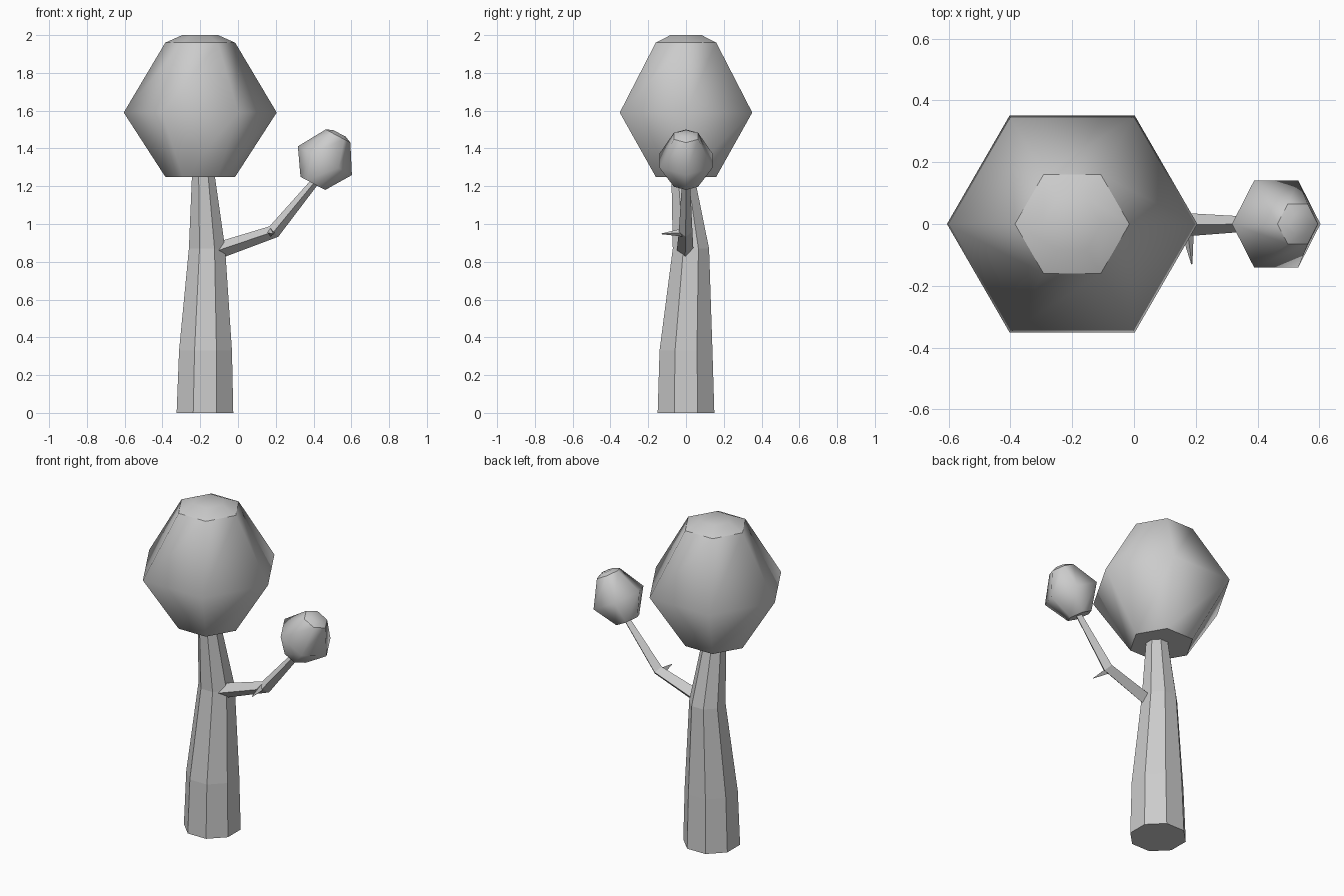
import bpy, bmesh, math
from mathutils import Vector, Matrix

if "Cube" in bpy.data.objects:
    bpy.data.objects.remove(bpy.data.objects["Cube"])


def loft(name, rings, sides, phase=0.0, smooth=False, sharp_rings=()):
    """Skin n-sided rings given as (centre, radius, tilt towards +x in degrees)."""
    bm = bmesh.new()
    loops = []
    for centre, r, tilt in rings:
        rot = Matrix.Rotation(math.radians(tilt), 3, 'Y')
        loop = []
        for i in range(sides):
            a = phase + math.tau * i / sides
            p = Vector((r * math.cos(a), r * math.sin(a), 0))
            loop.append(bm.verts.new(Vector(centre) + rot @ p))
        loops.append(loop)
    for lo, hi in zip(loops, loops[1:]):
        for i in range(sides):
            j = (i + 1) % sides
            bm.faces.new((lo[i], lo[j], hi[j], hi[i]))
    bm.faces.new(loops[0][::-1])
    bm.faces.new(loops[-1])
    for f in bm.faces:
        f.smooth = smooth
    for k in sharp_rings:
        for i in range(sides):
            bm.edges.get((loops[k][i], loops[k][(i + 1) % sides])).smooth = False
    bmesh.ops.recalc_face_normals(bm, faces=bm.faces)
    mesh = bpy.data.meshes.new(name)
    bm.to_mesh(mesh)
    bm.free()
    obj = bpy.data.objects.new(name, mesh)
    bpy.context.collection.objects.link(obj)
    return obj


def foliage(name, centre, size, tilt):
    """Six-sided faceted ball of leaves with a crisp base and cap."""
    axis = Matrix.Rotation(math.radians(tilt), 3, 'Y') @ Vector((0, 0, 1))
    profile = [(0.185, -0.34), (0.405, 0), (0.185, 0.37), (0.095, 0.41)]
    rings = [(Vector(centre) + axis * h * size, r * size, tilt) for r, h in profile]
    return loft(name, rings, 6, smooth=True, sharp_rings=(0, 2))


# Eight-sided leaning trunk
k = 1 / math.cos(math.pi / 8)
loft("trunk", [((-0.175, 0, 0), 0.15 * k, 0),
               ((-0.172, 0, 0.33), 0.14 * k, 0),
               ((-0.164, 0.026, 0.87), 0.096 * k, 0),
               ((-0.183, -0.016, 1.25), 0.061 * k, 0),
               ((-0.19, -0.03, 1.38), 0.05 * k, 0)], 8, phase=math.pi / 8)

# Bent side branch
loft("branch", [((-0.14, -0.005, 0.848), 0.045, 71),
                ((0.19, -0.002, 0.96), 0.036, 50),
                ((0.40, 0, 1.215), 0.022, 39),
                ((0.44, 0, 1.265), 0.018, 39)], 4)

# Small twig at the elbow
base, tip = Vector((0.172, -0.015, 0.955)), Vector((0.187, -0.13, 0.948))
bm = bmesh.new()
turn = (tip - base).to_track_quat('Z', 'Y').to_matrix().to_4x4()
bmesh.ops.create_cone(bm, cap_ends=True, segments=4, radius1=0.022, radius2=0.002,
                      depth=(tip - base).length,
                      matrix=Matrix.Translation((base + tip) / 2) @ turn)
mesh = bpy.data.meshes.new("twig")
bm.to_mesh(mesh)
bm.free()
bpy.context.collection.objects.link(bpy.data.objects.new("twig", mesh))

# Main crown and small leaning crown
foliage("main_crown", (-0.2, 0, 1.59), 1.0, 0)
foliage("small_crown", (0.46, 0, 1.335), 0.4, 28)
